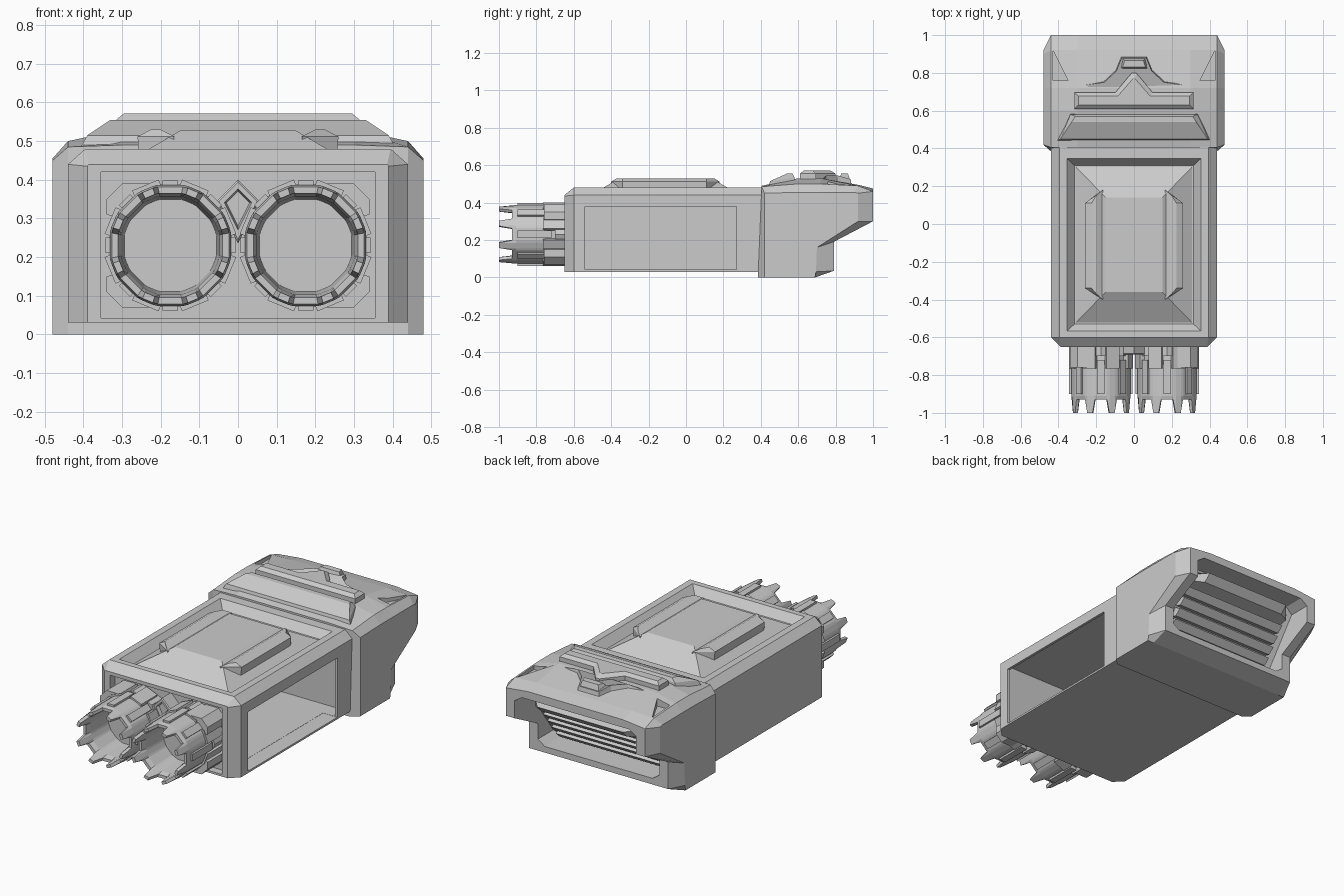
import bpy, math

if "Cube" in bpy.data.objects:
    bpy.data.objects.remove(bpy.data.objects["Cube"])


def loft(name, rings, caps=True):
    """Skin a list of equal-length point rings."""
    n = len(rings[0])
    verts = [p for r in rings for p in r]
    faces = [(i * n + j, i * n + (j + 1) % n, (i + 1) * n + (j + 1) % n, (i + 1) * n + j)
             for i in range(len(rings) - 1) for j in range(n)]
    if caps:
        faces += [tuple(range(n))[::-1], tuple((len(rings) - 1) * n + j for j in range(n))]
    me = bpy.data.meshes.new(name)
    me.from_pydata(verts, [], faces)
    ob = bpy.data.objects.new(name, me)
    bpy.context.collection.objects.link(ob)
    bpy.context.view_layer.objects.active = ob
    for o in bpy.context.selected_objects:
        o.select_set(False)
    ob.select_set(True)
    bpy.ops.object.mode_set(mode='EDIT')
    bpy.ops.mesh.select_all(action='SELECT')
    bpy.ops.mesh.normals_make_consistent(inside=False)
    bpy.ops.object.mode_set(mode='OBJECT')
    return ob


def prism(name, pts, axis, lo, hi):
    """Extrude a 2D outline along an axis."""
    def put(p, h):
        q = list(p)
        q.insert('xyz'.index(axis), h)
        return tuple(q)
    return loft(name, [[put(p, h) for p in pts] for h in (lo, hi)])


def rect(x0, x1, y0, y1):
    return [(x0, y0), (x1, y0), (x1, y1), (x0, y1)]


def lift(pts, z):
    return [(x, y, z) for x, y in pts]


def mirror_pts(pts):
    return pts + [(-x, y) for x, y in reversed(pts)]


def cut(ob, *cutters):
    for c in cutters:
        c.hide_render = True
        m = ob.modifiers.new('cut', 'BOOLEAN')
        m.operation, m.solver, m.object = 'DIFFERENCE', 'EXACT', c
        bpy.context.view_layer.objects.active = ob
        bpy.ops.object.modifier_apply(modifier=m.name)
        bpy.data.objects.remove(c)


# main housing: chamfered hollow shell, open on the right side
def body_ring(y, w, zs, c, zt):
    return [(x, y, z) for x, z in mirror_pts([(w, .03), (w, zs), (w - c, zt)])]


body = loft('main_housing', [body_ring(-.65, .39, .435, .004, .44),
                             body_ring(-.60, .44, .44, .045, .48),
                             body_ring(.42, .44, .44, .045, .48)])
cut(body,
    prism('cut_inside', rect(-.425, .425, -.565, .36), 'z', .042, .415),
    prism('cut_side', rect(-.54, .27, .041, .38), 'x', .35, .6),
    prism('cut_front', rect(-.355, .355, .042, .42), 'y', -.75, -.605),
    loft('cut_top', [lift(rect(-.315, .315, -.53, .31), .435),
                     lift(rect(-.375, .375, -.585, .365), .5025)]))

# raised top panel with two side rails
loft('top_panel', [lift(rect(-.315, .315, -.53, .31), .43),
                   lift(rect(-.15, .15, -.36, .14), .527)])
for s in (-1, 1):
    base = [(.165, -.40), (.255, -.34), (.255, .11), (.165, .18)]
    top = [(.20, -.37), (.225, -.34), (.225, .11), (.20, .15)]
    mid = [(.165, -.40), (.26, -.34), (.26, .11), (.165, .18)]
    loft('top_rail', [[(s * x, y, z) for x, y in r]
                      for r, z in ((base, .445), (mid, .512), (top, .53))])

# rear block: side profiles lofted across the width
side = [(.42, .0), (.69, .0), (.695, .03), (.70, .16), (.92, .30), (.92, .45),
        (.90, .455), (.72, .455), (.60, .455), (.42, .45)]
shoulder = [(.385, .0), (.69, .0), (.79, .035), (.79, .19), (1.0, .30), (1.0, .46),
            (.92, .49), (.72, .50), (.60, .50), (.405, .485)]
crown = shoulder[:5] + [(1.0, .475), (.92, .495), (.72, .53), (.60, .53), (.405, .49)]
layout = [(-.48, side), (-.44, shoulder), (-.30, crown), (.30, crown), (.44, shoulder), (.48, side)]
rear = loft('rear_block', [[(x, y, z) for y, z in p] for x, p in layout])
bay = [(.62, .07), (1.1, .07), (1.1, .43), (.88, .43)]
cut(rear, loft('cut_bay', [[(x, y, z) for y, z in
                            ([(a, b) for a, b in bay] if abs(x) < .35 else
                             [(.65, .10), (1.1, .10), (1.1, .40), (.87, .40)])]
                           for x in (-.385, -.34, .34, .385)]))
cut(rear, *[prism('cut_corner', [(s * .43, .92), (s * .43, .76), (s * .35, .76)], 'z', .475, .6)
            for s in (-1, 1)])

# louvres on the sloped back wall of the bay
for i in range(6):
    a, b = .06 + i * .145, .06 + i * .145 + .12
    pa = (.62 + .26 * a - .01, .07 + .35 * a + .008)
    pb = (.62 + .26 * b - .01, .07 + .35 * b + .008)
    prism('louvre', [pa, pb, (pb[0] + .05, pb[1] - .025), (pa[0] + .045, pa[1] - .015)],
          'x', -.33, .33)
# hood above the louvres
loft('bay_hood', [[(x, y, z) for y, z in p] for x, p in (
    (-.33, [(.84, .33), (.89, .34), (.89, .38), (.85, .41)]),
    (-.27, [(.84, .33), (.92, .34), (.96, .38), (.86, .41)]),
    (.27, [(.84, .33), (.92, .34), (.96, .38), (.86, .41)]),
    (.33, [(.84, .33), (.89, .34), (.89, .38), (.85, .41)]))])

# brace across the front of the rear block
loft('top_brace', [lift([(-.41, .44), (.41, .44), (.34, .585), (-.34, .585)], .48),
                   [(-.39, .45, .515), (.39, .45, .515), (.335, .58, .535), (-.335, .58, .535)],
                   [(-.33, .54, .555), (.33, .54, .555), (.31, .57, .555), (-.31, .57, .555)]])

# peaked bar and plate behind it
bar = mirror_pts([(.315, .61), (.315, .695), (.10, .695), (.012, .80)])
loft('peaked_bar', [lift(bar, .50), lift(bar, .555),
                    lift(mirror_pts([(.295, .63), (.295, .678), (.085, .678), (.005, .77)]), .572)])
plate = mirror_pts([(.40, .70), (.40, .73), (.17, .76), (.10, .82), (.07, .89)])
loft('peak_plate', [lift(plate, .47),
                    [(x * .93, y - .01, .525 + (.02 if abs(x) < .3 and y < .85 else 0) - (.02 if abs(x) > .3 else 0))
                     for x, y in plate]])
loft('peak_cap', [lift(mirror_pts([(.09, .81), (.065, .885)]), .5),
                  lift(mirror_pts([(.06, .83), (.05, .865)]), .556)])

# twin crown nozzles
angles = [(k * 45 + o, tip) for k in range(8) for o, tip in ((-12, 0), (12, 0), (17, 1), (28, 1))]


def nozzle_ring(cx, r, y, tip_y=None):
    return [(cx + r * math.cos(math.radians(a)), tip_y if (tip and tip_y) else y,
             .23 + r * math.sin(math.radians(a))) for a, tip in angles]


for s in (-1, 1):
    cx = s * .175
    loft('nozzle', [nozzle_ring(cx, .145, -.58), nozzle_ring(cx, .152, -.74),
                    nozzle_ring(cx, .160, -.76), nozzle_ring(cx, .160, -.91),
                    nozzle_ring(cx, .155, -.93, -1.0), nozzle_ring(cx, .138, -.93, -1.0),
                    nozzle_ring(cx, .130, -.90), nozzle_ring(cx, .122, -.75)])
    # collar at the root
    octo = [(cx + .168 * math.cos(k * math.pi / 4), .23 + .168 * math.sin(k * math.pi / 4))
            for k in range(8)]
    prism('nozzle_collar', octo, 'y', -.70, -.59)
    for k in range(8):
        # narrow ribs on the barrel and collar blocks between them
        for nm, ang, w, r0, r1, y0, y1 in (
                ('barrel_rib', k * 45, .02, .14, .168, -.90, -.72),
                ('collar_block', k * 45 + 22.5, .037, .13, .169, -.765, -.62)):
            c, t = math.cos(math.radians(ang)), math.sin(math.radians(ang))
            prism(nm, [(cx + r * c - u * t, .23 + r * t + u * c)
                       for r, u in ((r0, -w), (r1, -w), (r1, w), (r0, w))], 'y', y0, y1)
    # outer corner brackets
    for v in (-1, 1):
        br = [(.34, .08), (.34, .12), (.30, .16), (.22, .16), (.24, .125), (.29, .105), (.305, .07)]
        prism('corner_bracket', [(s * x, .23 + v * z) for x, z in br], 'y', -.76, -.60)

# diamond badge frame between the nozzles
kite = [(0, .40), (.055, .345), (0, .235), (-.055, .345)]


def kite_ring(f, y):
    return [(x * f, y, .335 + (z - .335) * f) for x, z in kite]


loft('diamond_frame', [kite_ring(1, -.60), kite_ring(1, -.685), kite_ring(.9, -.69),
                       kite_ring(.65, -.69), kite_ring(.55, -.67)])
